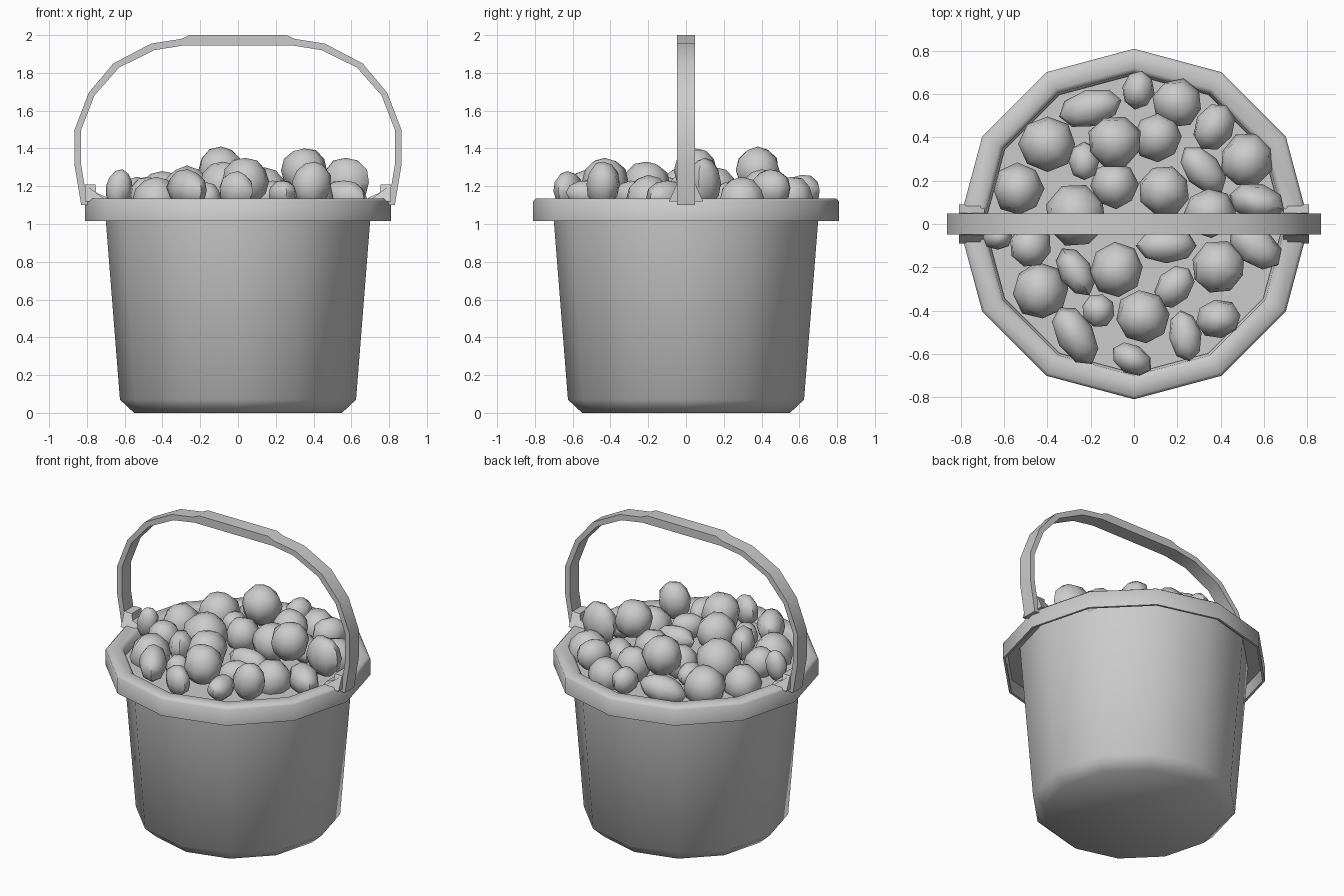
import bpy, bmesh, math, random
from mathutils import Matrix, Vector

if "Cube" in bpy.data.objects:
    bpy.data.objects.remove(bpy.data.objects["Cube"])

random.seed(4)


def finish(name, bm, angle):
    bmesh.ops.recalc_face_normals(bm, faces=bm.faces)
    me = bpy.data.meshes.new(name)
    bm.to_mesh(me)
    bm.free()
    ob = bpy.data.objects.new(name, me)
    bpy.context.collection.objects.link(ob)
    bpy.ops.object.select_all(action='DESELECT')
    ob.select_set(True)
    bpy.context.view_layer.objects.active = ob
    bpy.ops.object.shade_smooth_by_angle(angle=math.radians(angle))
    return ob


def lathe(name, profile, sides=12, angle=50):
    bm = bmesh.new()
    vs = [bm.verts.new((r, 0, z)) for r, z in profile]
    es = [bm.edges.new(p) for p in zip(vs, vs[1:])]
    bmesh.ops.spin(bm, geom=vs + es, cent=(0, 0, 0), axis=(0, 0, 1),
                   angle=2 * math.pi, steps=sides)
    bmesh.ops.remove_doubles(bm, verts=bm.verts, dist=1e-4)
    return finish(name, bm, angle)


# Bucket: tapered body, overhanging hollow lip, inner wall
lathe("bucket", [(0, 0), (0.55, 0), (0.625, 0.07), (0.70, 1.02), (0.705, 1.10),
                 (0.79, 1.10), (0.795, 1.015), (0.81, 1.015), (0.81, 1.12),
                 (0.795, 1.135), (0.72, 1.135), (0.70, 1.12), (0.685, 1.02)])

# Surface the stones rest on
lathe("fill_surface", [(0, 1.08), (0.69, 1.08)])

# Carry handle: half outline mirrored, with a thicker grip at the top
outer = [(0.83, 1.10), (0.865, 1.31), (0.865, 1.5), (0.79, 1.695), (0.66, 1.85),
         (0.46, 1.955), (0.30, 1.98), (0.257, 2.0)]
inner = [(0.795, 1.10), (0.83, 1.31), (0.83, 1.5), (0.76, 1.68), (0.63, 1.828),
         (0.445, 1.92), (0.29, 1.945), (0.257, 1.945)]
outer += [(-x, z) for x, z in reversed(outer)]
inner += [(-x, z) for x, z in reversed(inner)]
bm = bmesh.new()
rings = [[bm.verts.new((x, y, z)) for (x, z), y in
          ((o, -0.048), (o, 0.048), (i, 0.048), (i, -0.048))]
         for o, i in zip(outer, inner)]
for a, b in zip(rings, rings[1:]):
    for k in range(4):
        m = (k + 1) % 4
        bm.faces.new((a[k], a[m], b[m], b[k]))
bm.faces.new(rings[0])
bm.faces.new(rings[-1])
finish("handle", bm, 40)

# Handle brackets: stepped side profile, flaring towards the rim
bracket = [(0.81, 1.12), (0.81, 1.21), (0.755, 1.21), (0.75, 1.165),
           (0.69, 1.14), (0.69, 1.12)]
for side, name in ((1, "right_bracket"), (-1, "left_bracket")):
    bm = bmesh.new()
    ends = [[bm.verts.new((side * x, s * (0.09 if z < 1.13 else 0.05), z))
             for x, z in bracket] for s in (-1, 1)]
    for e in ends:
        bm.faces.new(e)
    n = len(bracket)
    for k in range(n):
        m = (k + 1) % n
        bm.faces.new((ends[0][k], ends[0][m], ends[1][m], ends[1][k]))
    finish(name, bm, 30)


def stone(name, x, y, top, a, b, c, ang, tilt=0):
    bm = bmesh.new()
    bmesh.ops.create_uvsphere(bm, u_segments=8, v_segments=6, radius=1)
    for v in bm.verts:
        v.co *= random.uniform(0.97, 1.05)
    m = (Matrix.Rotation(math.radians(ang), 4, 'Z')
         @ Matrix.Rotation(math.radians(tilt), 4, 'Y')
         @ Matrix.Diagonal((a, b, c, 1)))
    bm.transform(m)
    peak = max(v.co.z for v in bm.verts)
    bm.transform(Matrix.Translation(Vector((x, y, top - peak))))
    finish(name, bm, 50)


# Round stones: x, y, radius, optional top height
rounds = [(-.40, .37, .13, 1.28), (-.09, .38, .125, 1.41), (.11, .40, .115, 1.29),
          (.52, .295, .125), (-.535, .16, .12), (-.27, .04, .145, 1.31),
          (-.09, .18, .11, 1.27), (.14, .155, .12, 1.3), (.35, .05, .12, 1.40),
          (.39, -.20, .125, 1.26), (-.08, -.21, .125, 1.33), (-.48, -.10, .10),
          (-.435, -.31, .13), (-.165, -.40, .08, 1.22), (.04, -.43, .125, 1.35),
          (.20, .56, .115)]
for i, (x, y, r, *top) in enumerate(rounds):
    stone(f"round_stone_{i}", x, y, top[0] if top else 1.25, r, r * .97, r, 23 * i)

# Long stones: x, y, half length, half width, turn, optional top height
longs = [(-.20, .535, .15, .085, 15), (.02, .62, .09, .075, 80, 1.26),
         (.37, .45, .115, .09, 60, 1.29), (.32, .25, .13, .08, -50),
         (-.23, .29, .09, .07, 90), (.57, .10, .13, .085, -15, 1.35),
         (.56, -.10, .14, .09, -40), (.15, -.10, .14, .08, 0),
         (-.27, -.22, .125, .075, -60, 1.28), (-.63, -.06, .07, .06, 0, 1.29),
         (-.27, -.515, .15, .085, -60, 1.29), (.185, -.29, .11, .08, 50),
         (.235, -.515, .12, .075, 100), (.39, -.44, .105, .09, 10, 1.33),
         (-.01, -.625, .10, .07, -30, 1.28)]
for i, (x, y, a, b, ang, *top) in enumerate(longs):
    t = top[0] if top else 1.23
    stone(f"long_stone_{i}", x, y, t, a, b, max(b, (t - 1.09) / 2), ang,
          random.uniform(-12, 12))
